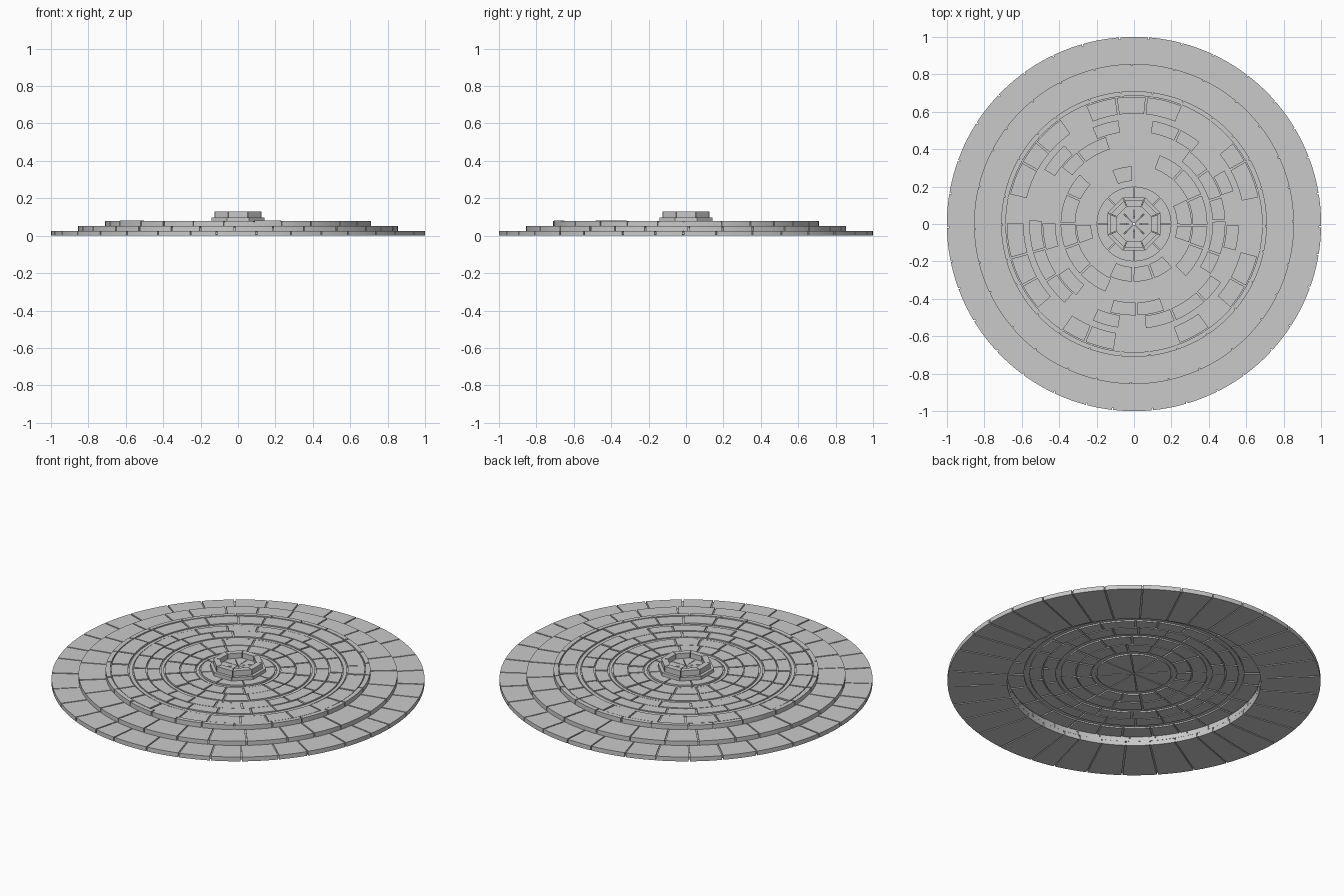
import bpy, bmesh, math, random

random.seed(4)
cube = bpy.data.objects.get("Cube")
if cube:
    bpy.data.objects.remove(cube)

stone = bpy.data.materials.new("grey stone")
stone.use_nodes = True
grey = (0.59, 0.59, 0.59, 1)
stone.diffuse_color = grey
bsdf = stone.node_tree.nodes["Principled BSDF"]
bsdf.inputs["Base Color"].default_value = grey
bsdf.inputs["Roughness"].default_value = 0.9


def finish(bm, name):
    bmesh.ops.recalc_face_normals(bm, faces=bm.faces)
    mesh = bpy.data.meshes.new(name)
    bm.to_mesh(mesh)
    bm.free()
    mesh.materials.append(stone)
    obj = bpy.data.objects.new(name, mesh)
    bpy.context.collection.objects.link(obj)
    return obj


def add_block(bm, r0, r1, z0, z1, a0, a1, steps, gap):
    """One curved stone, with its sides pulled in by a parallel joint."""
    columns = []
    for i in range(steps + 1):
        t = i / steps
        column = []
        for r, z in ((r0, z0), (r1, z0), (r1, z1), (r0, z1)):
            inset = gap / 2 / max(r, 0.02)
            a = a0 + inset + (a1 - a0 - 2 * inset) * t
            column.append(bm.verts.new((r * math.cos(a), r * math.sin(a), z)))
        columns.append(column)
    for p, q in zip(columns, columns[1:]):
        for k in range(4):
            n = (k + 1) % 4
            bm.faces.new((p[k], p[n], q[n], q[k]))
    bm.faces.new(columns[0])
    bm.faces.new(columns[-1][::-1])


def stone_ring(name, r0, r1, z0, z1, count, steps=5, gap=0.007,
               wander=0.15, lift=0.0, offset=0.0):
    """A ring of stones with slightly irregular joints and heights."""
    bm = bmesh.new()
    pitch = 2 * math.pi / count
    cuts = [(i + offset + random.uniform(-wander, wander)) * pitch
            for i in range(count)]
    cuts.append(cuts[0] + 2 * math.pi)
    for a0, a1 in zip(cuts, cuts[1:]):
        top = z1 - random.uniform(0, lift)
        add_block(bm, r0, r1, z0, top, a0, a1, steps, gap)
    return finish(bm, name)


def mortar_bed(name, r0, r1, z0, z1, sides=96):
    """A closed ring that fills the bottoms of the joints."""
    bm = bmesh.new()
    rings = []
    for i in range(sides):
        a = 2 * math.pi * i / sides
        rings.append([bm.verts.new((r * math.cos(a), r * math.sin(a), z))
                      for r, z in ((r0, z0), (r1, z0), (r1, z1), (r0, z1))])
    for i, p in enumerate(rings):
        q = rings[(i + 1) % sides]
        for k in range(4):
            n = (k + 1) % 4
            bm.faces.new((p[k], p[n], q[n], q[k]))
    return finish(bm, name)


# Stepped edge
stone_ring("lower_step", 0.68, 1.0, 0, 0.026, 34, lift=0.001)
mortar_bed("lower_step_mortar", 0.685, 0.99, 0.006, 0.02)
stone_ring("middle_step", 0.68, 0.855, 0.026, 0.052, 28, lift=0.001)
mortar_bed("middle_step_mortar", 0.685, 0.847, 0.026, 0.045)
stone_ring("upper_step_rim", 0.685, 0.71, 0.052, 0.08, 26, lift=0.002)
mortar_bed("upper_step_mortar", 0.688, 0.703, 0.05, 0.072)

# Paving rings, from the outside to the middle
paving = (
    (0.59, 0.68, 26),
    (0.494, 0.56, 22),
    (0.42, 0.488, 20),
    (0.314, 0.392, 16),
    (0.23, 0.308, 16),
)
for i, (inner, outer, count) in enumerate(paving):
    stone_ring(f"paving_ring_{i + 1}", inner, outer, 0.053, 0.078, count,
               lift=0.003, gap=0.009)

# Narrow bands between the paving rings, and the bed under them
for i, (inner, outer) in enumerate(((0.565, 0.584), (0.398, 0.414),
                                    (0.208, 0.224))):
    mortar_bed(f"narrow_band_{i + 1}", inner, outer, 0.058, 0.073)
mortar_bed("paving_mortar", 0.01, 0.69, 0.061, 0.068)

# Centre paving and raised octagonal basin
stone_ring("centre_paving", 0.005, 0.2, 0.053, 0.078, 8, wander=0)
octagon = dict(count=8, steps=1, wander=0, offset=0.5)
stone_ring("basin_base", 0.08, 0.153, 0.076, 0.098, gap=0.002, **octagon)
stone_ring("basin_rim", 0.1, 0.135, 0.098, 0.13, gap=0.003, **octagon)
stone_ring("basin_floor", 0.005, 0.1, 0.076, 0.1, 8, steps=2, wander=0,
           gap=0.006)
